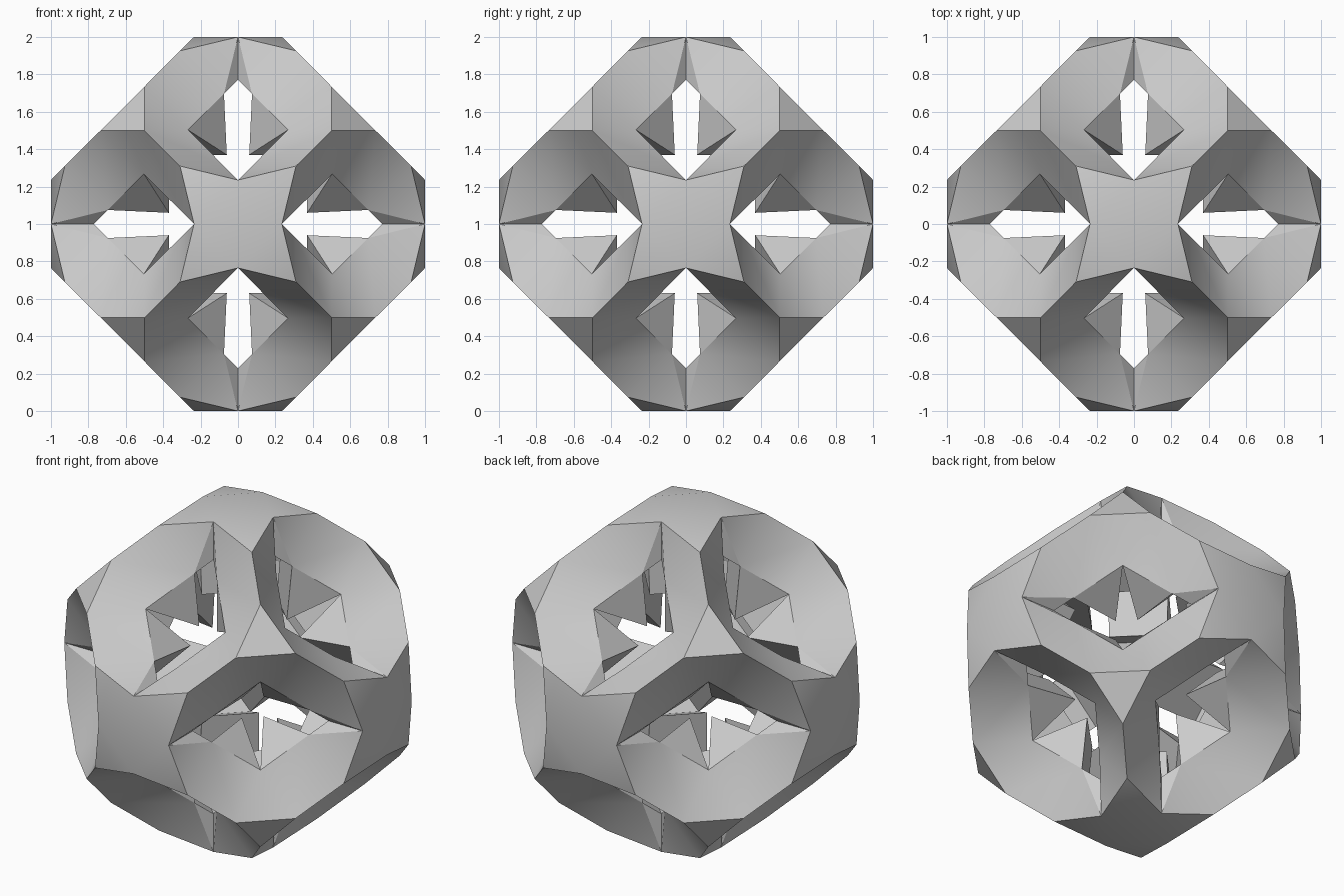
import bpy, bmesh
from itertools import permutations, product

if "Cube" in bpy.data.objects:
    bpy.data.objects.remove(bpy.data.objects["Cube"])

# Key points of one eighth-part of the cubic-symmetric lattice
tip      = (0, .235, 1)        # tip of the outer star plate
tip_side = (.235, 0, 1)
star_arm = (.31, .31, .926)    # where a star plate meets an arm
knot     = (.5, .5, .735)      # outer corner triangle
knot_b   = (.5, .735, .5)
knot_c   = (.735, .5, .5)
low_tip  = (0, .235, .77)      # underside of the star plate
low_side = (.235, 0, .77)
rim      = (.075, .31, .695)   # lip of the window bowl
rim_side = (.31, .075, .695)
lip      = (.267, .503, .503)  # obtuse corner of the window
lip_b    = (.503, .267, .503)
lip_c    = (.503, .503, .267)
keel     = (.06, .285, .37)    # inner edge of an arm
keel_b   = (.285, .06, .37)

# One sample of every face; symmetry makes the rest
patterns = [
    [(0, .235, 1), (.235, 0, 1), (0, -.235, 1), (-.235, 0, 1)],          # star middle
    [tip, star_arm, tip_side],                                           # star points
    [knot, knot_b, knot_c],                                              # corner
    [tip, rim, star_arm],                                                # bowl
    [rim, lip, knot, star_arm],
    [lip, knot, knot_b],
    [tip, rim, low_tip],                                                 # slot walls
    [(0, .235, .77), (.235, 0, .77), (0, -.235, .77), (-.235, 0, .77)],  # star underside
    [low_tip, rim, rim_side, low_side],
    [rim, lip, keel],                                                    # arm inside
    [rim, keel, keel_b, rim_side],
    [lip, keel, keel_b, lip_b],
    [lip, lip_b, lip_c],                                                 # corner inside
]

bm = bmesh.new()
verts, done = {}, set()


def vert(p):
    key = tuple(round(c, 4) + 0.0 for c in p)
    if key not in verts:
        verts[key] = bm.verts.new((key[0], key[1], key[2] + 1))
    return verts[key]


# Apply all 48 symmetries of the cube, skipping repeated faces
for order in permutations(range(3)):
    for sign in product((1, -1), repeat=3):
        for face in patterns:
            vs = [vert([sign[i] * p[order[i]] for i in range(3)]) for p in face]
            key = frozenset(vs)
            if key not in done:
                done.add(key)
                bm.faces.new(vs)

bmesh.ops.recalc_face_normals(bm, faces=bm.faces)
mesh = bpy.data.meshes.new("lattice_shell")
bm.to_mesh(mesh)
bm.free()

shell = bpy.data.objects.new("lattice_shell", mesh)
bpy.context.collection.objects.link(shell)
grey = bpy.data.materials.new("light grey")
grey.diffuse_color = (.6, .6, .6, 1)
grey.use_nodes = True
grey.node_tree.nodes["Principled BSDF"].inputs["Base Color"].default_value = grey.diffuse_color
mesh.materials.append(grey)

# Soft bowls, sharp ridges
bpy.context.view_layer.objects.active = shell
shell.select_set(True)
bpy.ops.object.shade_smooth_by_angle(angle=0.52)
